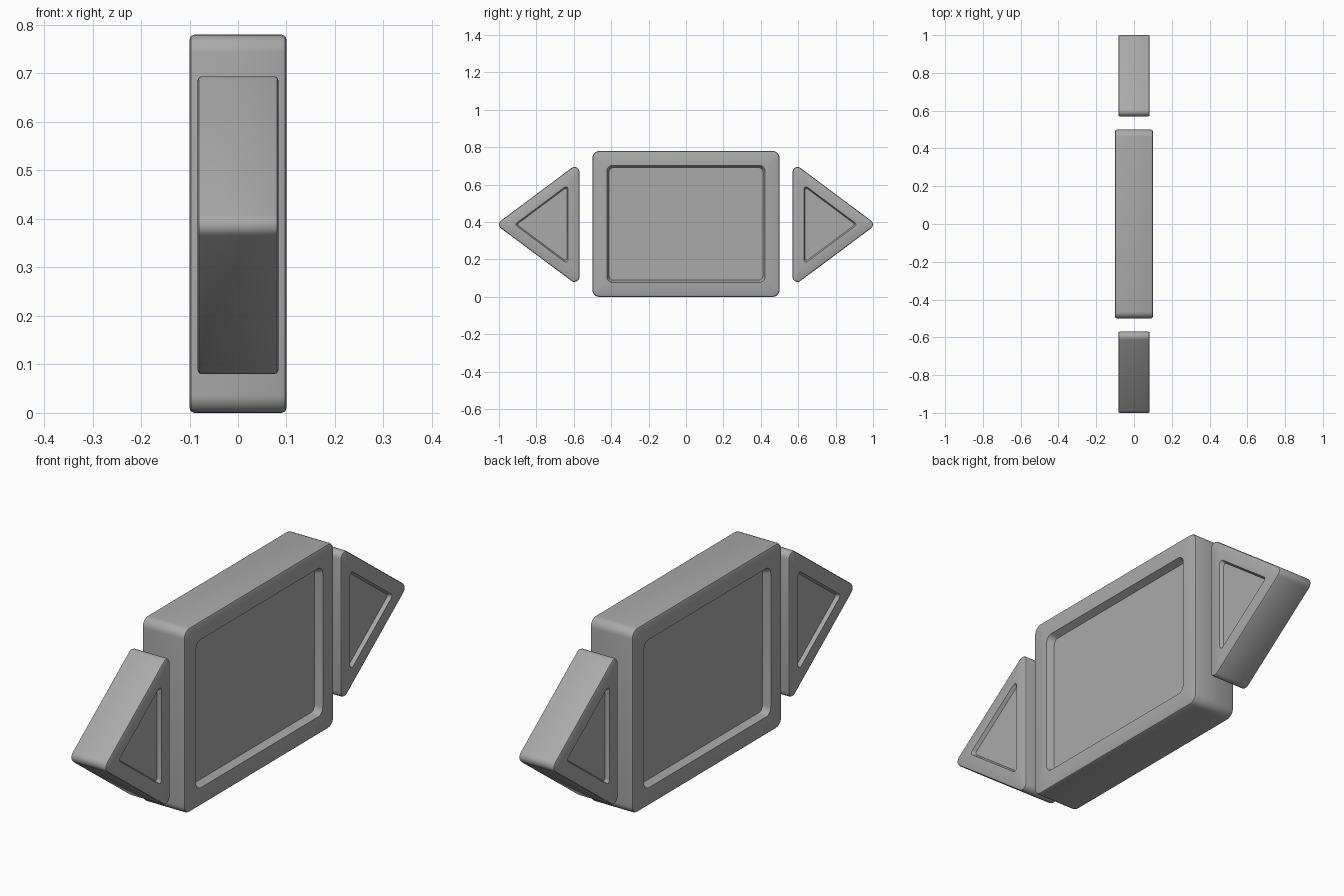
import bpy, bmesh
from math import radians
from mathutils import Vector

cube = bpy.data.objects.get("Cube")
if cube:
    bpy.data.objects.remove(cube, do_unlink=True)

grey = bpy.data.materials.new("plain_grey")
grey.use_nodes = True
colour = (0.4, 0.4, 0.4, 1)
grey.diffuse_color = colour
grey.node_tree.nodes["Principled BSDF"].inputs["Base Color"].default_value = colour

STEPS = 6


def rounded_outline(corners, inset, radius):
    """Offset a counter-clockwise convex outline inwards and fillet its corners."""
    points = []
    count = len(corners)
    for i, corner in enumerate(corners):
        before = (corner - corners[i - 1]).normalized()
        after = (corners((i + 1) % count) if callable(corners) else corners[(i + 1) % count]) - corner
        after.normalize()
        n1 = Vector((before.y, -before.x))
        n2 = Vector((after.y, -after.x))
        # Centre of the fillet lies inset + radius inside both edges
        centre = corner - (n1 + n2) * (inset + radius) / (1 + n1.dot(n2))
        turn = n1.angle_signed(n2)
        for s in range(STEPS + 1):
            direction = n1.slerp(n2, s / STEPS) if turn else n1
            points.append(centre + direction * radius)
    return points


def recessed_slab(name, corners, half, radius, bevel, border, depth, recess_radius, slope):
    """Rounded slab with soft rims and a shallow recess on both broad sides."""
    corners = [Vector(c) for c in corners]
    side = [
        (0, half - bevel, radius),
        (bevel * 0.3, half - bevel * 0.3, radius - bevel * 0.3),
        (bevel, half, radius - bevel),
        (border, half, recess_radius),
        (border + slope, half - depth, recess_radius - slope * 0.5),
    ]
    rows = [(i, -x, r) for i, x, r in reversed(side)] + side
    bm = bmesh.new()
    rings = [[bm.verts.new((x, p.x, p.y)) for p in rounded_outline(corners, i, r)]
             for i, x, r in rows]
    for a, b in zip(rings, rings[1:]):
        for k in range(len(a)):
            n = (k + 1) % len(a)
            bm.faces.new((a[k], a[n], b[n], b[k]))
    bm.faces.new(rings[0][::-1])
    bm.faces.new(rings[-1])
    bmesh.ops.recalc_face_normals(bm, faces=bm.faces)
    mesh = bpy.data.meshes.new(name)
    bm.to_mesh(mesh)
    bm.free()
    mesh.materials.append(grey)
    obj = bpy.data.objects.new(name, mesh)
    bpy.context.collection.objects.link(obj)
    bpy.ops.object.select_all(action='DESELECT')
    obj.select_set(True)
    bpy.context.view_layer.objects.active = obj
    bpy.ops.object.shade_smooth_by_angle(angle=radians(25))


# Central panel
recessed_slab("centre_panel", [(-0.5, 0), (0.5, 0), (0.5, 0.78), (-0.5, 0.78)],
              half=0.1, radius=0.037, bevel=0.01, border=0.077,
              depth=0.03, recess_radius=0.03, slope=0.012)

# Pointers at the front and back
mid = 0.387
for name, s in (("front_pointer", -1), ("back_pointer", 1)):
    triangle = [(s * 1.017, mid), (s * 0.57, mid + s * 0.333), (s * 0.57, mid - s * 0.333)]
    recessed_slab(name, triangle, half=0.083, radius=0.026, bevel=0.008, border=0.06,
                  depth=0.015, recess_radius=0.012, slope=0.007)
